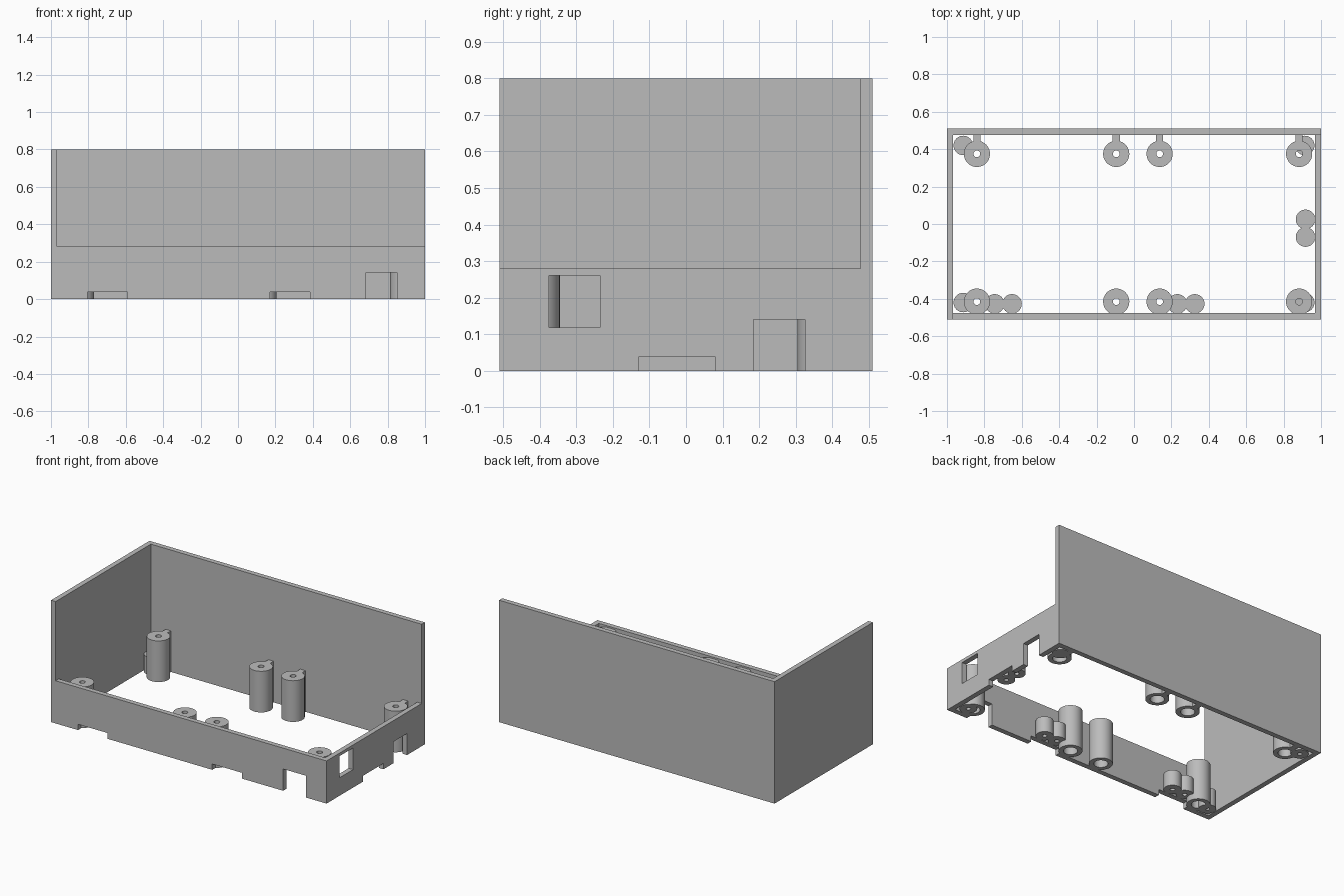
import bpy
import bmesh
import math
from mathutils import Vector

old = bpy.data.objects.get("Cube")
if old:
    bpy.data.objects.remove(old, do_unlink=True)

# One grey plastic
grey = bpy.data.materials.new("grey_plastic")
grey.use_nodes = True
COLOUR = (0.5, 0.5, 0.5, 1)
grey.diffuse_color = COLOUR
grey.node_tree.nodes["Principled BSDF"].inputs["Base Color"].default_value = COLOUR

# Overall sizes
X, Y, T = 1.0, 0.51, 0.033
XI, YI = X - T, Y - T
TALL, LOW = 0.8, 0.28
SLOT = 0.038


def make_object(name, bm):
    bmesh.ops.recalc_face_normals(bm, faces=bm.faces)
    mesh = bpy.data.meshes.new(name)
    bm.to_mesh(mesh)
    bm.free()
    mesh.materials.append(grey)
    obj = bpy.data.objects.new(name, mesh)
    bpy.context.collection.objects.link(obj)
    return obj


def box(name, low, high):
    bm = bmesh.new()
    bmesh.ops.create_cube(bm, size=1)
    low, high = Vector(low), Vector(high)
    for v in bm.verts:
        v.co = (low + high) / 2 + v.co * (high - low)
    return make_object(name, bm)


def cut(target, low, high):
    cutter = box("cutter", low, high)
    cutter.hide_render = True
    mod = target.modifiers.new("cut", "BOOLEAN")
    mod.operation = "DIFFERENCE"
    mod.solver = "EXACT"
    mod.object = cutter
    bpy.ops.object.select_all(action="DESELECT")
    bpy.context.view_layer.objects.active = target
    target.select_set(True)
    bpy.ops.object.modifier_apply(modifier=mod.name)
    bpy.data.objects.remove(cutter, do_unlink=True)


def lathe(name, profile, x, y, segments=40):
    """Turn a closed (radius, z) profile about the vertical axis."""
    bm = bmesh.new()
    rings = []
    for i in range(segments):
        a = math.tau * i / segments
        rings.append([bm.verts.new((x + r * math.cos(a), y + r * math.sin(a), z))
                      for r, z in profile])
    n = len(profile)
    for i in range(segments):
        a, b = rings[i], rings[(i + 1) % segments]
        for j in range(n):
            k = (j + 1) % n
            if profile[j][0] or profile[k][0]:
                bm.faces.new((a[j], b[j], b[k], a[k]))
    bmesh.ops.remove_doubles(bm, verts=bm.verts, dist=0.00001)
    obj = make_object(name, bm)
    bpy.ops.object.select_all(action="DESELECT")
    bpy.context.view_layer.objects.active = obj
    obj.select_set(True)
    bpy.ops.object.shade_smooth_by_angle(angle=math.radians(30))
    return obj


# Walls: tall at the back and one end, low at the front and other end
box("back_wall", (-X, YI, 0), (X, Y, TALL))
box("tall_end_wall", (-X, -Y, 0), (-XI, YI, TALL))
front = box("front_wall", (-XI, -Y, 0), (X, -YI, LOW))
end = box("low_end_wall", (XI, -YI, 0), (X, YI, LOW))

# Front wall notches
for x0, x1, z1 in ((-0.805, -0.59, SLOT), (0.17, 0.385, SLOT), (0.685, 0.85, 0.143)):
    cut(front, (x0, -Y - T, -T), (x1, -YI + T, z1))

# Low end wall notches and window
for y0, y1, z0, z1 in ((-0.13, 0.08, -T, SLOT), (0.185, 0.325, -T, 0.141),
                       (-0.375, -0.235, 0.118, 0.26)):
    cut(end, (XI - T, y0, z0), (X + T, y1, z1))

# Main screw posts, counterbored from below, with ribs to the back wall
R, H, BORE, SINK, STEP = 0.07, 0.27, 0.018, 0.042, 0.2
post = [(R, 0), (R, H), (BORE, H), (BORE, STEP), (SINK, STEP), (SINK, 0)]
for i, x in enumerate((-0.84, -0.095, 0.137, 0.883), 1):
    lathe(f"front_post_{i}", post, x, -0.415)
    lathe(f"back_post_{i}", post, x, 0.375)
    box(f"back_rib_{i}", (x - 0.019, 0.437, 0), (x + 0.019, YI + 0.01, H))


# Small solid bosses with a blind hole underneath
def boss(name, x, y, bottom, top):
    r, hole, deep = 0.052, 0.014, top - 0.02
    lathe(name, [(0, top), (r, top), (r, bottom), (hole, bottom),
                 (hole, deep), (0, deep)], x, y)


for sx, sy in ((-1, -1), (-1, 1), (1, -1), (1, 1)):
    side = "left" if sx > 0 else "right"
    place = "back" if sy > 0 else "front"
    boss(f"{place}_{side}_corner_boss", sx * 0.913, sy * 0.42, 0, 0.115)

for i, x in enumerate((-0.745, -0.652, 0.232, 0.325), 1):
    boss(f"front_clamp_boss_{i}", x, -0.427, SLOT, 0.14)
for i, y in enumerate((-0.07, 0.025), 1):
    boss(f"end_clamp_boss_{i}", 0.917, y, SLOT, 0.14)
